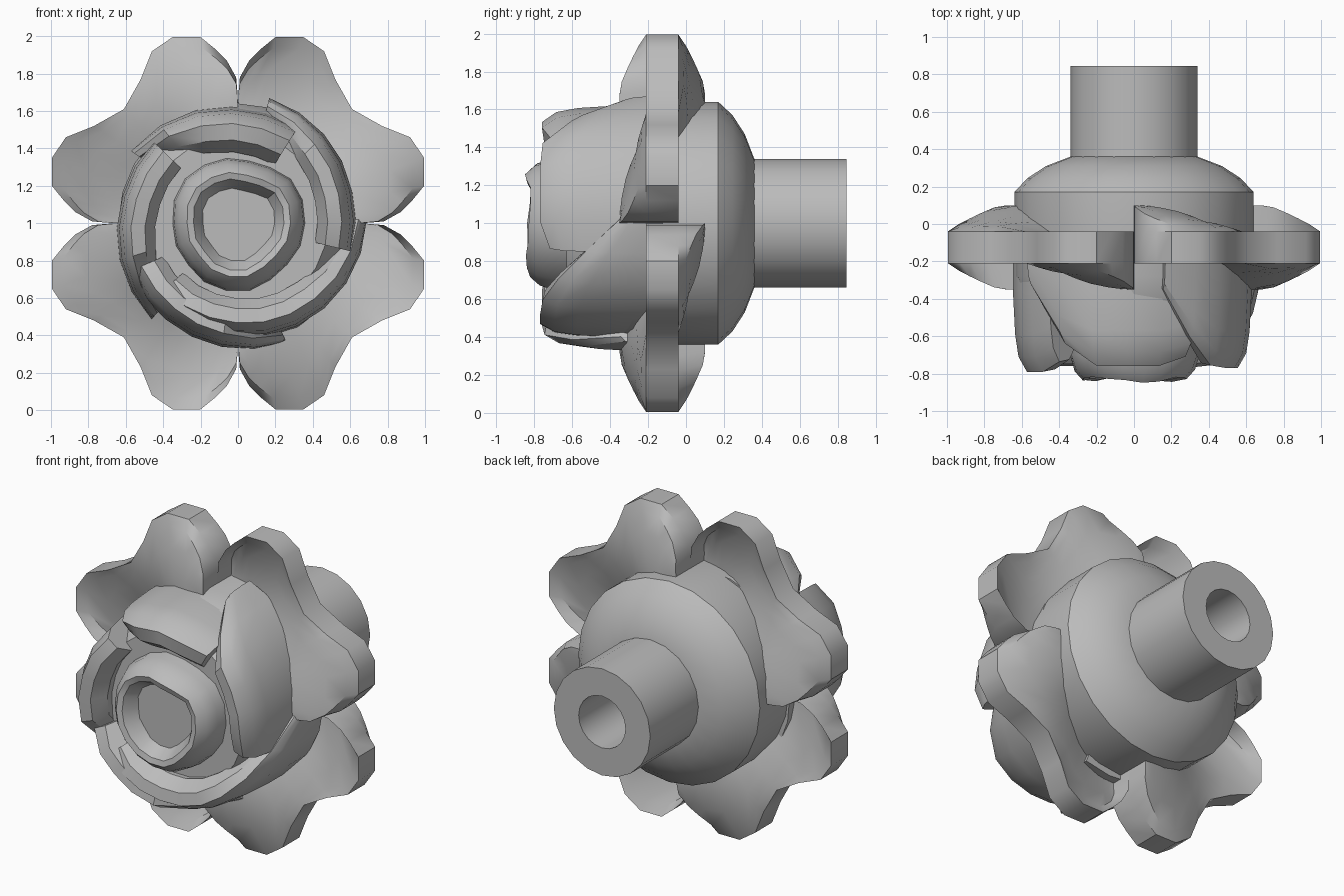
import bpy, bmesh, math, random
from mathutils import Vector

random.seed(4)
cube = bpy.data.objects.get("Cube")
if cube:
    bpy.data.objects.remove(cube, do_unlink=True)

grey = bpy.data.materials.new("plain grey")
grey.use_nodes = True
grey.diffuse_color = (0.5, 0.5, 0.5, 1)
bsdf = next(n for n in grey.node_tree.nodes if n.type == 'BSDF_PRINCIPLED')
bsdf.inputs["Base Color"].default_value = (0.5, 0.5, 0.5, 1)


def polar(r, angle, y):
    """Point around the flower axis, which runs along y at z = 1."""
    return Vector((r * math.cos(angle), y, 1 + r * math.sin(angle)))


def skin(name, rows, closed_rows, closed_section, caps=False, angle=35):
    """Join rows of points with quads."""
    bm = bmesh.new()
    vs = [[bm.verts.new(p) for p in row] for row in rows]
    n, m = len(rows), len(rows[0])
    for i in range(n if closed_rows else n - 1):
        for j in range(m if closed_section else m - 1):
            a, b = vs[i], vs[(i + 1) % n]
            k = (j + 1) % m
            bm.faces.new((a[j], a[k], b[k], b[j]))
    if caps:
        bm.faces.new(vs[0])
        bm.faces.new(vs[-1])
    bmesh.ops.remove_doubles(bm, verts=bm.verts, dist=1e-5)
    bmesh.ops.recalc_face_normals(bm, faces=bm.faces)
    mesh = bpy.data.meshes.new(name)
    bm.to_mesh(mesh)
    bm.free()
    mesh.materials.append(grey)
    obj = bpy.data.objects.new(name, mesh)
    bpy.context.collection.objects.link(obj)
    bpy.ops.object.select_all(action='DESELECT')
    obj.select_set(True)
    bpy.context.view_layer.objects.active = obj
    bpy.ops.object.shade_smooth_by_angle(angle=math.radians(angle))


def lathe(name, profile, sides, jitter=0.0):
    rows = []
    for i in range(sides):
        a = math.tau * i / sides
        wob = jitter * (math.sin(3 * a + 0.5) + random.uniform(-0.6, 0.6))
        rows.append([polar(r + wob * (r > 0.01), a, y + wob * (y < -0.77))
                     for r, y in profile])
    skin(name, rows, True, False)


# Hollow stem, rounded base and recessed front
lathe("stem", [(0, 0.4), (0.165, 0.4), (0.165, 0.845), (0.34, 0.845), (0.34, 0.33)], 20)
lathe("flower_base", [(0, 0.36), (0.34, 0.36), (0.47, 0.31), (0.57, 0.245), (0.64, 0.17),
                      (0.64, -0.28), (0.58, -0.5), (0.48, -0.63), (0, -0.63)], 24)

# Central cup with an uneven rim
lathe("centre_cup", [(0.37, -0.5), (0.35, -0.7), (0.325, -0.78), (0.28, -0.83),
                     (0.245, -0.82), (0.22, -0.78), (0.195, -0.735), (0, -0.735)], 18, 0.012)


# Four two-lobed outer petals: flat rim, one lobe pushed back, the other forward
half = [(0, 0.63), (0.003, 0.7), (0.01, 0.78), (0.06, 0.87), (0.12, 0.93), (0.2, 0.995),
        (0.35, 0.995), (0.46, 0.92), (0.52, 0.77), (0.61, 0.61)]
outline = half + [(z, x) for x, z in reversed(half[:-1])]


def outer_petal(name, turn):
    rows = []
    for x, z in outline:
        rim, angle = math.hypot(x, z), math.atan2(z, x)
        t = (angle - math.pi / 4) / (math.pi / 4)
        radii = [0.5 + (rim - 0.5) * k for k in (0, 0.35, 0.65, 0.88, 1)]

        def point(r, y):
            fade = max(0, min(1, (1.06 - r) / 0.34)) * (r < rim - 1e-6)
            return polar(r, angle + turn, y + 0.14 * math.sin(t * math.pi / 2) * fade)

        rows.append([point(r, -0.21) for r in radii] +
                    [point(r, -0.04) for r in reversed(radii)])
    skin(name, rows, False, True, caps=True)


for i, place in enumerate(["upper_right", "upper_left", "lower_left", "lower_right"]):
    outer_petal("outer_petal_" + place, math.pi / 2 * i)


# Spiralling inner petals: each starts wide and low, then curls inward
section = [(0, 0), (0, 0.35), (-0.012, 0.7), (-0.03, 0.88), (-0.075, 1),
           (-0.15, 0.98), (-0.205, 0.84), (-0.19, 0.6), (-0.1, 0)]


def inner_petal(name, start, end, front, end_radius, steps=6, width=1.0):
    rows = []
    for i in range(steps + 1):
        u = i / steps
        a = math.radians(start + (end - start) * u)
        radius = 0.69 + (end_radius - 0.69) * min(1, u * 1.4)
        rise = 0.35 + 0.65 * math.sin(min(1, u / 0.4) * math.pi / 2)
        if u > 0.85:
            rise -= 0.08 * (u - 0.85) / 0.15
        curl = width * (0.6 + 0.4 * min(1, u / 0.35))
        rows.append([polar(radius + dr * curl, a, -0.12 + (front + 0.12) * h * rise)
                     for dr, h in section])
    skin(name, rows, False, True, caps=True)


inner_petal("inner_petal_top", 146, 58, -0.76, 0.61, 5, 1.18)
inner_petal("inner_petal_right", 76, -14, -0.77, 0.63)
inner_petal("inner_petal_bottom", 2, -138, -0.77, 0.6, 9)
inner_petal("inner_petal_lower_left", -68, -156, -0.76, 0.64)
inner_petal("inner_petal_left", -132, -224, -0.79, 0.63)
